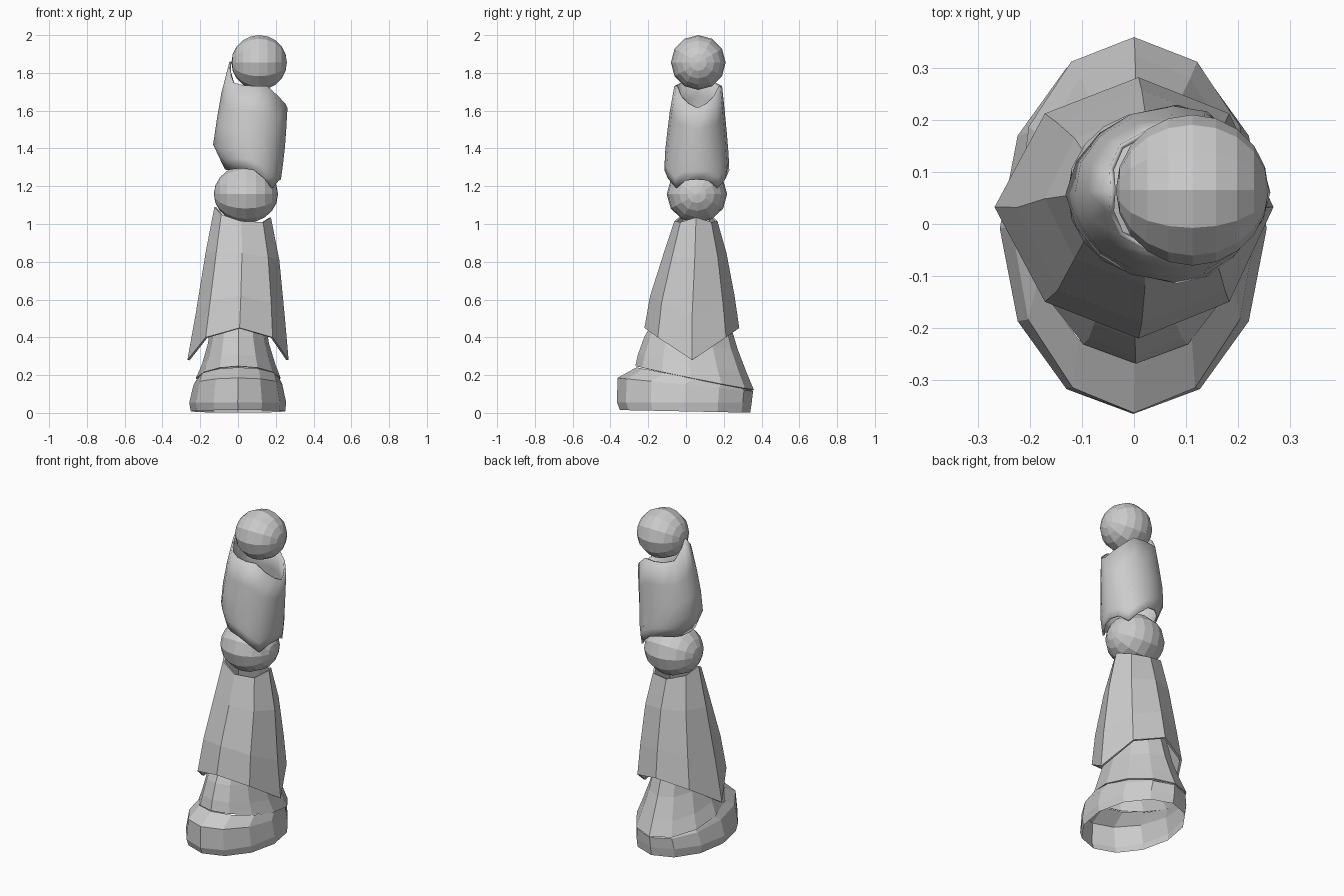
import bpy, bmesh
from math import sin, cos, pi
from mathutils import Matrix, Vector

if "Cube" in bpy.data.objects:
    bpy.data.objects.remove(bpy.data.objects["Cube"])


def make_object(name, bm):
    bmesh.ops.recalc_face_normals(bm, faces=bm.faces)
    mesh = bpy.data.meshes.new(name)
    bm.to_mesh(mesh)
    bm.free()
    obj = bpy.data.objects.new(name, mesh)
    bpy.context.collection.objects.link(obj)
    return obj


def loft(name, rings, thickness=0.0):
    """Open tube through rings of points, listed from bottom to top."""
    bm = bmesh.new()
    rows = [[bm.verts.new(p) for p in r] for r in rings]
    n = len(rows[0])
    for a, b in zip(rows, rows[1:]):
        for i in range(n):
            j = (i + 1) % n
            bm.faces.new((a[i], a[j], b[j], b[i]))
    # Open tubes: make sure the faces look outwards
    centre = sum((v.co for v in rows[0]), Vector()) / n
    obj = make_object(name, bm)
    mesh = obj.data
    out = sum((p.center - centre).to_2d().dot(p.normal.to_2d()) for p in mesh.polygons)
    if out < 0:
        mesh.flip_normals()
    if thickness:
        mod = obj.modifiers.new("wall", 'SOLIDIFY')
        mod.thickness = thickness
        mod.offset = -1
    return obj


def bounds_at(sections, z):
    """Interpolate (x low, x high, y low, y high) at height z."""
    if z <= sections[0][0]:
        return sections[0][1:]
    for a, b in zip(sections, sections[1:]):
        if z <= b[0]:
            t = (z - a[0]) / (b[0] - a[0])
            return [p + (q - p) * t for p, q in zip(a[1:], b[1:])]
    return sections[-1][1:]


def oval_point(b, a, z):
    return ((b[0] + b[1]) / 2 + (b[1] - b[0]) / 2 * cos(a),
            (b[2] + b[3]) / 2 + (b[3] - b[2]) / 2 * sin(a), z)


def shaped_tube(name, sections, bottom, top, steps, thickness=0.0):
    """Tube with its own bottom and top height at every angle."""
    n = len(bottom)
    rings = []
    for t in steps:
        ring = []
        for i in range(n):
            z = bottom[i] + (top[i] - bottom[i]) * t
            ring.append(oval_point(bounds_at(sections, z), 2 * pi * i / n, z))
        rings.append(ring)
    return loft(name, rings, thickness)


def mirrored(half):
    return half + half[-2:0:-1]


def ball(name, centre, size):
    bm = bmesh.new()
    bmesh.ops.create_uvsphere(bm, u_segments=12, v_segments=10, radius=1)
    m = (Matrix.Translation(centre) @ Matrix.Diagonal((*size, 1))
         @ Matrix.Rotation(pi / 2, 4, 'Y'))
    bm.transform(m)
    return make_object(name, bm)


# Ball joints, poles along x
ball("hip_joint", (0.112, 0.065, 1.855), (0.147, 0.145, 0.145))
ball("knee_joint", (0.042, 0.058, 1.158), (0.17, 0.16, 0.152))

# Thigh shell
thigh = shaped_tube(
    "thigh",
    [(1.19, -0.03, 0.22, -0.10, 0.215), (1.29, -0.07, 0.235, -0.115, 0.23),
     (1.42, -0.132, 0.25, -0.108, 0.222), (1.60, -0.105, 0.262, -0.085, 0.205),
     (1.74, -0.08, 0.262, -0.06, 0.19), (1.86, -0.045, 0.262, -0.04, 0.17)],
    mirrored([1.235, 1.23, 1.19, 1.24, 1.285, 1.295, 1.29, 1.285, 1.29]),
    mirrored([1.615, 1.64, 1.68, 1.73, 1.73, 1.735, 1.75, 1.81, 1.86]),
    [0, 0.12, 0.23, 0.45, 0.7, 1], 0.01)
bpy.context.view_layer.objects.active = thigh
thigh.select_set(True)
bpy.ops.object.shade_smooth_by_angle(angle=0.6)

# Flared shin shell
shaped_tube(
    "shin",
    [(0.28, -0.268, 0.268, -0.235, 0.30), (0.45, -0.235, 0.252, -0.22, 0.282),
     (0.62, -0.21, 0.24, -0.19, 0.257), (0.87, -0.168, 0.212, -0.11, 0.21),
     (1.02, -0.14, 0.177, -0.06, 0.165), (1.09, -0.125, 0.165, -0.04, 0.15)],
    mirrored([0.28, 0.40, 0.45, 0.40, 0.28]),
    mirrored([1.035, 1.01, 1.015, 1.05, 1.09]),
    [0, 0.3, 0.7, 1], 0.012)

# Ankle cover of the boot
angles = [2 * pi * i / 12 for i in range(12)]
shaped_tube(
    "ankle",
    [(0.12, -0.245, 0.245, -0.30, 0.36), (0.18, -0.225, 0.228, -0.28, 0.335),
     (0.25, -0.193, 0.20, -0.268, 0.305), (0.36, -0.16, 0.165, -0.243, 0.265),
     (0.44, -0.15, 0.153, -0.20, 0.243), (0.55, -0.13, 0.13, -0.14, 0.20)],
    [0.185 - 0.063 * sin(a) for a in angles], [0.55] * 12,
    [0, 0.2, 0.5, 0.75, 1], 0.008)

# Open-bottomed foot: (bounds, mid height, slope from back to front)
foot_rings = [((-0.25, 0.25, -0.35, 0.34), 0.008, 0.007),
              ((-0.258, 0.255, -0.365, 0.348), 0.055, 0.0),
              ((-0.235, 0.235, -0.363, 0.355), 0.15, 0.035),
              ((-0.215, 0.22, -0.262, 0.335), 0.183, 0.058)]
loft("foot", [[oval_point(b, a, z - s * sin(a)) for a in angles]
              for b, z, s in foot_rings])
